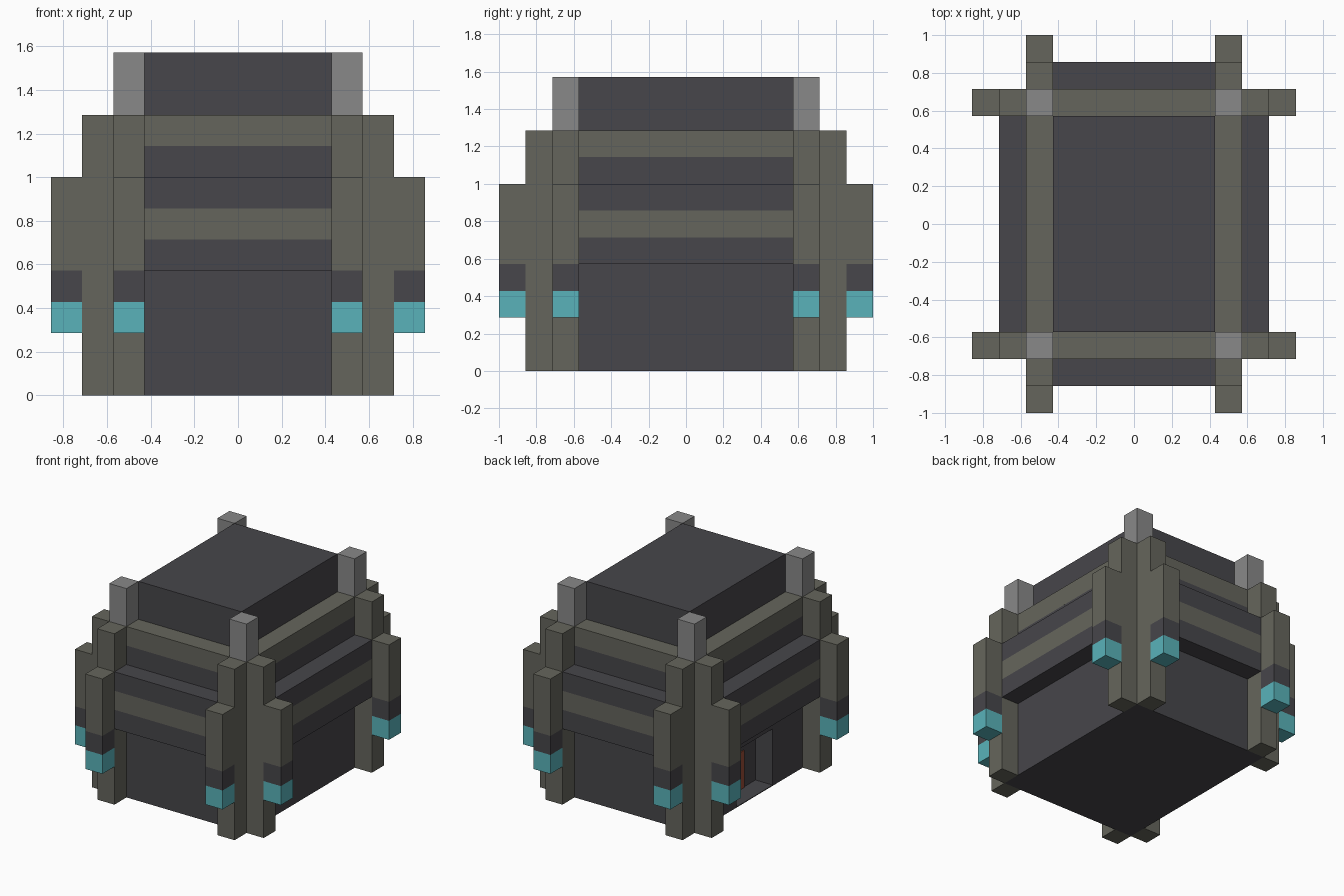
import bpy
import bmesh
from mathutils import Matrix, Vector

U = 1 / 7  # one building block

if "Cube" in bpy.data.objects:
    bpy.data.objects.remove(bpy.data.objects["Cube"], do_unlink=True)


def make_material(name, rgb):
    mat = bpy.data.materials.new(name)
    mat.use_nodes = True
    color = (*rgb, 1)
    mat.diffuse_color = color
    bsdf = next(n for n in mat.node_tree.nodes if n.type == "BSDF_PRINCIPLED")
    bsdf.inputs["Base Color"].default_value = color
    return mat


DARK = make_material("dark slate", (0.063, 0.061, 0.069))
STONE = make_material("olive stone", (0.131, 0.131, 0.107))
GREY = make_material("light grey stone", (0.25, 0.25, 0.25))
TEAL = make_material("teal lamp", (0.1, 0.45, 0.49))
RED = make_material("red brown door", (0.32, 0.07, 0.036))


def block(name, x, y, z, mat):
    """Box between pairs of block coordinates."""
    lo, hi = (Vector(p) * U for p in zip(x, y, z))
    bm = bmesh.new()
    bmesh.ops.create_cube(bm, size=1)
    size = [abs(d) for d in hi - lo]
    bm.transform(Matrix.Translation((lo + hi) / 2) @ Matrix.Diagonal((*size, 1)))
    mesh = bpy.data.meshes.new(name)
    bm.to_mesh(mesh)
    bm.free()
    mesh.materials.append(mat)
    obj = bpy.data.objects.new(name, mesh)
    bpy.context.collection.objects.link(obj)


def stack(name, x, y, z, layers):
    """Pile of boxes with one footprint, each layer a (height, material) pair."""
    for i, (height, mat) in enumerate(layers):
        block(f"{name}_{i + 1}", x, y, (z, z + height), mat)
        z += height


# Ground storey, with a door recess in the -x wall
block("ground_storey", (-3, 4), (-5, 5), (0, 4), DARK)
for side, s in (("front", -1), ("back", 1)):
    block(f"door_wall_{side}", (-4, -3), (1.5 * s, 5 * s), (0, 4), DARK)
block("door_lintel", (-4, -3), (-1.5, 1.5), (3, 4), DARK)
block("door_step", (-4, -3), (-1.5, 1.5), (0, 0.04), DARK)
block("door", (-3.05, -3), (-0.5, 0.5), (0.04, 2), RED)

# Upper storey, stone cornice and roof
stack("upper_storey", (-4, 4), (-5, 5), 4, [(4, DARK), (1, STONE)])
block("roof", (-3, 3), (-4, 4), (9, 11), DARK)

# Overhanging banded walls on all four sides
bands = [(1, DARK), (1, STONE), (1, DARK)]
for s, end, side in ((-1, "front", "right"), (1, "back", "left")):
    stack(f"overhang_{end}", (-3, 3), (5 * s, 6 * s), 4, bands)
    stack(f"overhang_{side}", (4 * s, 5 * s), (-4, 4), 4, bands)

# Corner buttresses, hanging lamps and roof posts
lamp = [(1, TEAL), (1, DARK), (3, STONE)]
for sx, side in ((-1, "right"), (1, "left")):
    for sy, end in ((-1, "front"), (1, "back")):
        tag = f"{end}_{side}"
        x, y = (3 * sx, 4 * sx), (4 * sy, 5 * sy)
        block(f"roof_post_{tag}", x, y, (9, 11), GREY)
        block(f"end_buttress_{tag}", x, (5 * sy, 6 * sy), (0, 9), STONE)
        block(f"side_buttress_{tag}", (4 * sx, 5 * sx), y, (0, 9), STONE)
        stack(f"end_lamp_{tag}", x, (6 * sy, 7 * sy), 2, lamp)
        stack(f"side_lamp_{tag}", (5 * sx, 6 * sx), y, 2, lamp)
